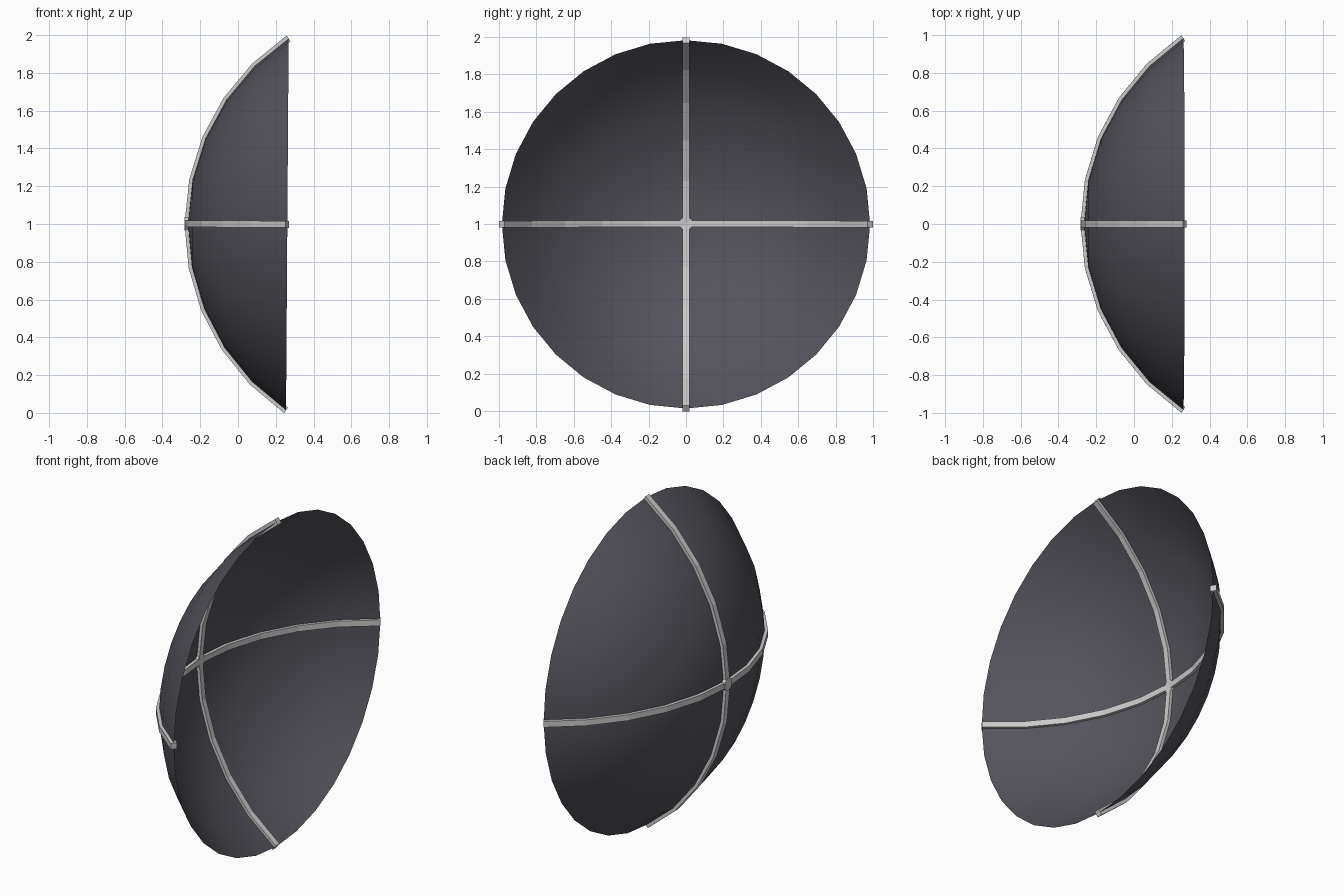
import bpy, bmesh
from math import sin, cos, pi, radians
from mathutils import Matrix

if "Cube" in bpy.data.objects:
    bpy.data.objects.remove(bpy.data.objects["Cube"])

R, H = 1.184, 0.018          # sphere radius, half thickness of a rib
CX, STEP, RINGS, SEGS = 0.919, radians(11.25), 5, 32
TILT = Matrix.Translation((0, 0, 1)) @ Matrix.Rotation(radians(0.4), 4, 'Y')


def point(radius, polar, around):
    """Point on a sphere whose pole faces -x."""
    return (CX - radius * cos(polar),
            radius * sin(polar) * cos(around),
            radius * sin(polar) * sin(around))


def finish(name, bm, color=None, smooth=False):
    bmesh.ops.transform(bm, matrix=TILT, verts=bm.verts)
    bmesh.ops.recalc_face_normals(bm, faces=bm.faces)
    for f in bm.faces:
        f.smooth = smooth
    me = bpy.data.meshes.new(name)
    bm.to_mesh(me)
    bm.free()
    ob = bpy.data.objects.new(name, me)
    bpy.context.collection.objects.link(ob)
    if color:
        mat = bpy.data.materials.new(name + "_paint")
        mat.diffuse_color = color
        mat.use_nodes = True
        mat.node_tree.nodes["Principled BSDF"].inputs["Base Color"].default_value = mat.diffuse_color
        me.materials.append(mat)
    return ob


# Dish: thin spherical cap opening towards +x
bm = bmesh.new()
pole = bm.verts.new(point(R, 0, 0))
rings = [[bm.verts.new(point(R, i * STEP, 2 * pi * k / SEGS)) for k in range(SEGS)]
         for i in range(1, RINGS + 1)]
for k in range(SEGS):
    n = (k + 1) % SEGS
    bm.faces.new((pole, rings[0][k], rings[0][n]))
    for a, b in zip(rings, rings[1:]):
        bm.faces.new((a[k], b[k], b[n], a[n]))
finish("dish", bm, (0.09, 0.085, 0.105, 1), True)


# Ribs: square bars following the dish from rim to rim
def rib(name, turn):
    bm = bmesh.new()
    sections = []
    for i in range(-RINGS, RINGS + 1):
        row = []
        for r, w in ((R - H, -H), (R - H, H), (R + H, H), (R + H, -H)):
            x, y, z = point(r, i * STEP, 0)
            row.append(bm.verts.new((x, y, w)))
        sections.append(row)
    for a, b in zip(sections, sections[1:]):
        for j in range(4):
            n = (j + 1) % 4
            bm.faces.new((a[j], b[j], b[n], a[n]))
    bm.faces.new(sections[0])
    bm.faces.new(sections[-1])
    bmesh.ops.rotate(bm, matrix=Matrix.Rotation(turn, 3, 'X'), verts=bm.verts)
    finish(name, bm)


rib("horizontal_rib", 0)
rib("vertical_rib", pi / 2)

# Hub: small octagon filling the corners where the ribs cross
bm = bmesh.new()
bmesh.ops.create_cone(bm, cap_ends=True, segments=8, radius1=0.038, radius2=0.038,
                      depth=2 * H + 0.001,
                      matrix=Matrix.Translation((CX - R, 0, 0))
                      @ Matrix.Rotation(pi / 2, 4, 'Y') @ Matrix.Rotation(pi / 8, 4, 'Z'))
finish("hub", bm)
